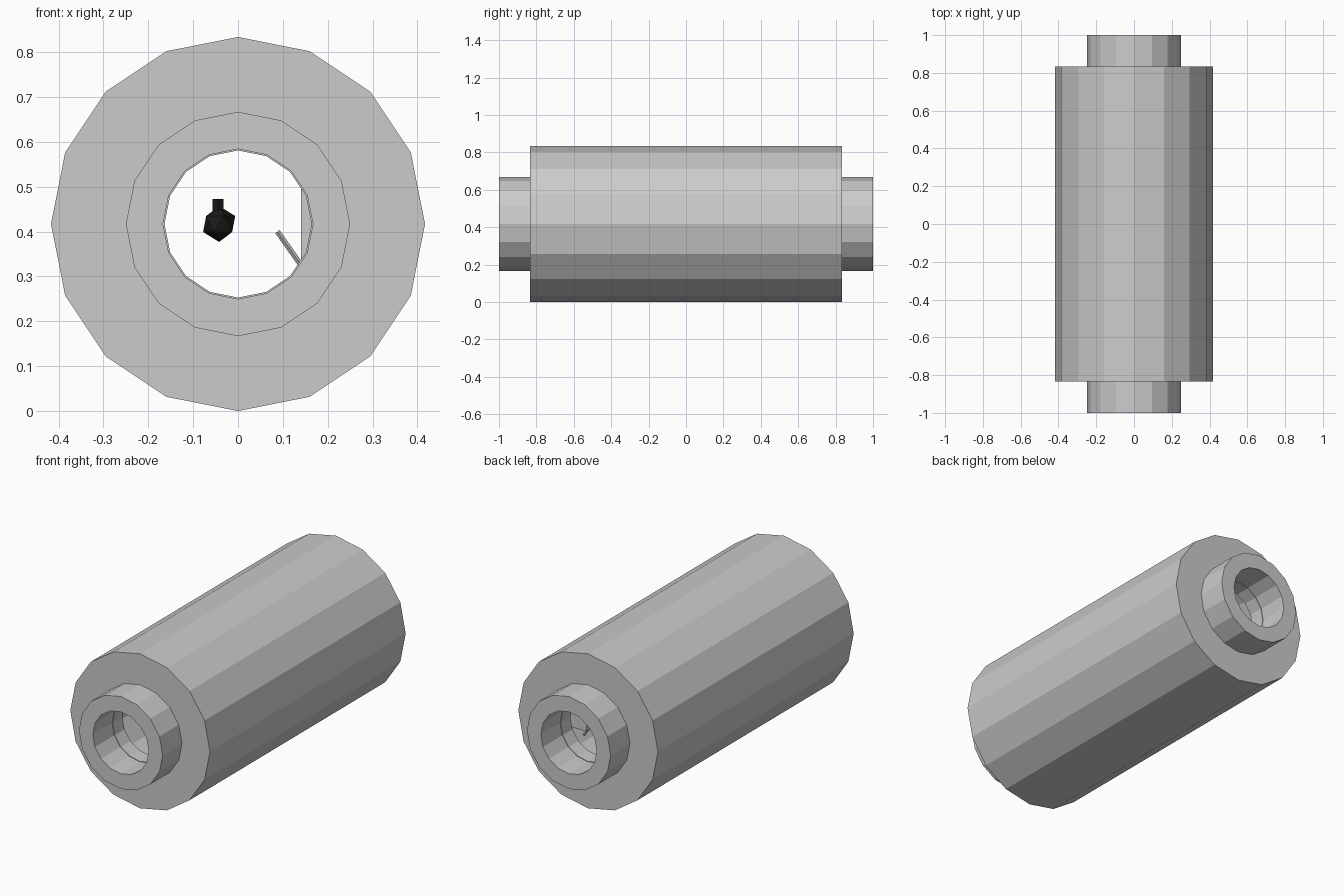
import bpy, bmesh, math
from mathutils import Vector

if "Cube" in bpy.data.objects:
    bpy.data.objects.remove(bpy.data.objects["Cube"])

AXIS_Z = 0.417
SIDES = 16


def finish(name, bm, black=False):
    bmesh.ops.recalc_face_normals(bm, faces=bm.faces)
    mesh = bpy.data.meshes.new(name)
    bm.to_mesh(mesh)
    bm.free()
    obj = bpy.data.objects.new(name, mesh)
    bpy.context.collection.objects.link(obj)
    if black:
        mat = bpy.data.materials.new(name + "_black")
        mat.diffuse_color = (0.01, 0.01, 0.01, 1)
        mat.use_nodes = True
        mat.node_tree.nodes["Principled BSDF"].inputs["Base Color"].default_value = mat.diffuse_color
        mesh.materials.append(mat)
    return obj


def lathe(name, profile):
    """Closed (radius, y) profile turned about the long axis."""
    bm = bmesh.new()
    rings = []
    for i in range(SIDES):
        a = 2 * math.pi * i / SIDES
        rings.append([bm.verts.new((r * math.sin(a), y, AXIS_Z + r * math.cos(a)))
                      for r, y in profile])
    n = len(profile)
    for i in range(SIDES):
        p, q = rings[i], rings[(i + 1) % SIDES]
        for j in range(n):
            k = (j + 1) % n
            bm.faces.new((p[j], p[k], q[k], q[j]))
    return finish(name, bm)


def beam(name, start, end, radius, sides=4, black=False):
    start, end = Vector(start), Vector(end)
    d = end - start
    bm = bmesh.new()
    bmesh.ops.create_cone(bm, cap_ends=True, segments=sides, radius1=radius,
                          radius2=radius, depth=d.length)
    bmesh.ops.transform(bm, matrix=d.to_track_quat('Z', 'Y').to_matrix().to_4x4(), verts=bm.verts)
    bmesh.ops.translate(bm, vec=(start + end) / 2, verts=bm.verts)
    return finish(name, bm, black)


def block(name, centre, size):
    bm = bmesh.new()
    bmesh.ops.create_cube(bm, size=1)
    bmesh.ops.scale(bm, vec=size, verts=bm.verts)
    bmesh.ops.translate(bm, vec=centre, verts=bm.verts)
    return finish(name, bm)


# Hollow drum with thick end walls and open ports
R, L = 0.417, 0.835
lathe("drum_shell", [(0.164, -L), (R, -L), (R, L), (0.164, L),
                     (0.164, L - 0.083), (0.333, L - 0.083),
                     (0.333, -L + 0.083), (0.164, -L + 0.083)])

# Short collars on both ends
for side, label in ((-1, "front"), (1, "back")):
    lathe(label + "_collar", [(0.167, side * L), (0.25, side * L),
                              (0.25, side * 1.0), (0.167, side * 1.0)])

# Fittings inside the drum, seen through the ports
block("inner_panel", (0.237, 0.55, 0.417), (0.194, 0.2, 0.22))
beam("inner_strut", (0.088, 0.6, 0.40), (0.19, 0.6, 0.255), 0.006)

# Small dark pod with a neck floating near the axis
bm = bmesh.new()
bmesh.ops.create_icosphere(bm, subdivisions=1, radius=0.04)
bmesh.ops.translate(bm, vec=(-0.042, 0.65, 0.417), verts=bm.verts)
finish("hanging_pod", bm, True)
beam("pod_neck", (-0.045, 0.65, 0.44), (-0.045, 0.65, 0.473), 0.014, 6, True)
